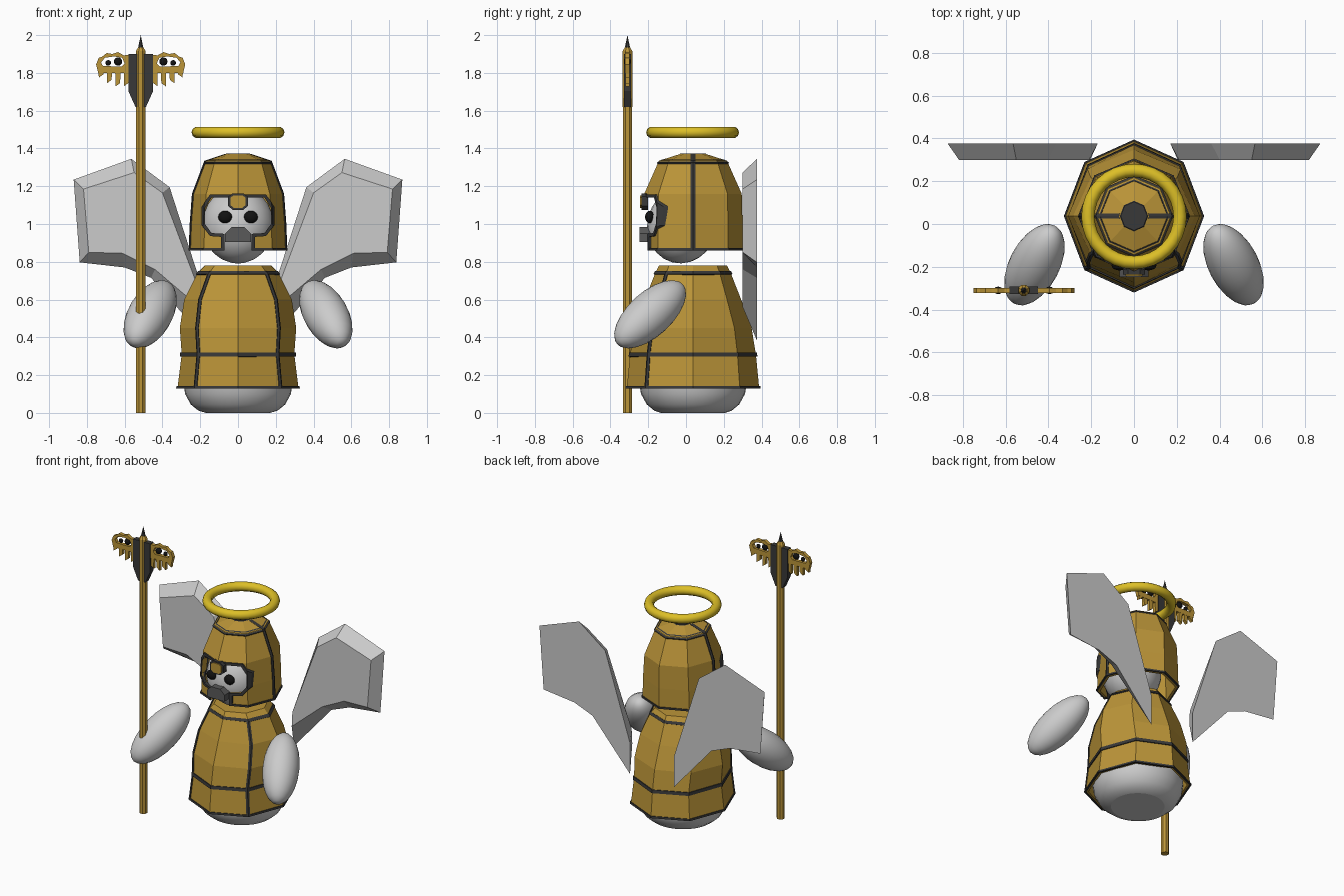
import bpy, bmesh, math
from mathutils import Vector

if "Cube" in bpy.data.objects:
    bpy.data.objects.remove(bpy.data.objects["Cube"])

def material(name, rgb):
    m = bpy.data.materials.new(name)
    m.diffuse_color = (*rgb, 1)
    m.use_nodes = True
    m.node_tree.nodes["Principled BSDF"].inputs["Base Color"].default_value = m.diffuse_color
    return m

GOLD = material("gold", (0.50, 0.30, 0.04))
YELLOW = material("halo_yellow", (0.72, 0.52, 0.02))
DARK = material("dark_trim", (0.04, 0.04, 0.04))
BLACK = material("black", (0.006, 0.006, 0.006))
BEAK = material("beak_grey", (0.10, 0.10, 0.10))
CY = 0.037          # y of the body axis

def make(name, verts, faces, mat=None, thick=0, fix=False):
    me = bpy.data.meshes.new(name)
    me.from_pydata(verts, [], faces)
    if fix:
        bm = bmesh.new()
        bm.from_mesh(me)
        bmesh.ops.recalc_face_normals(bm, faces=bm.faces)
        bm.to_mesh(me)
        bm.free()
    ob = bpy.data.objects.new(name, me)
    bpy.context.collection.objects.link(ob)
    if mat:
        me.materials.append(mat)
    if thick:
        s = ob.modifiers.new("thickness", 'SOLIDIFY')
        s.thickness, s.offset = thick, -1
    return ob

def boolean(ob, cutter, op='DIFFERENCE'):
    b = ob.modifiers.new("cut", 'BOOLEAN')
    b.object, b.operation, b.solver = cutter, op, 'EXACT'
    cutter.hide_render = True
    cutter.display_type = 'WIRE'

def at(profile, z):
    """Profile radii (rx, ry) at height z."""
    for (z0, x0, y0), (z1, x1, y1) in zip(profile, profile[1:]):
        if z <= z1:
            t = (z - z0) / (z1 - z0)
            return (z, x0 + (x1 - x0) * t, y0 + (y1 - y0) * t)
    return profile[-1]

def corner(ring, k, off=0.0, n=8):
    z, rx, ry = ring
    a = 2 * math.pi * k / n
    return Vector(((rx + off) * math.cos(a), CY + (ry + off) * math.sin(a), z))

def loft(name, rings, mat=None, off=0.0, thick=0, n=8, top=False, bottom=False):
    verts = [corner(r, k, off, n) for r in rings for k in range(n)]
    faces = [(j*n + k, j*n + (k+1) % n, (j+1)*n + (k+1) % n, (j+1)*n + k)
             for j in range(len(rings) - 1) for k in range(n)]
    if top:
        faces.append([(len(rings) - 1) * n + k for k in range(n)])
    if bottom:
        faces.append(list(range(n))[::-1])
    return make(name, verts, faces, mat, thick)

def band(name, profile, z0, z1):
    return loft(name, [at(profile, z0), at(profile, z1)], DARK, 0.007, 0.012)

def seam(name, profile, k, w=0.013):
    """Dark strip wrapped round one corner edge of a loft."""
    verts = []
    for r in profile:
        p = corner(r, k, 0.006)
        for q in (corner(r, k - 1, 0.006), None, corner(r, k + 1, 0.006)):
            verts.append(p if q is None else p + (q - p).normalized() * w)
    faces = [(j*3 + i, j*3 + i + 1, j*3 + i + 4, j*3 + i + 3)
             for j in range(len(profile) - 1) for i in (0, 1)]
    return make(name, verts, faces, DARK, 0.012)

def slab(name, front, y0, y1, mat=None, back=None):
    """Outline in x,z stretched from y0 (front) to y1 (back)."""
    back, n = back or front, len(front)
    verts = [(x, y0, z) for x, z in front] + [(x, y1, z) for x, z in back]
    faces = [list(range(n)), list(range(n, 2*n))[::-1]]
    faces += [(i, n + i, n + (i+1) % n, (i+1) % n) for i in range(n)]
    return make(name, verts, faces, mat, fix=True)

def both(half):
    return half + [(-x, z) for x, z in reversed(half)]

def flip(pts, s, dx=0.0):
    return [(dx + s * x, z) for x, z in pts]

def ball(name, loc, scale, mat=None, quat=None, seg=24):
    bpy.ops.mesh.primitive_uv_sphere_add(segments=seg, ring_count=seg // 2, location=loc)
    ob = bpy.context.object
    ob.name, ob.scale = name, scale
    if quat:
        ob.rotation_mode = 'QUATERNION'
        ob.rotation_quaternion = quat
    bpy.ops.object.shade_smooth()
    if mat:
        ob.data.materials.append(mat)
    return ob

# Soft body under the armour
base = loft("body", [(0, .17, .17), (.012, .21, .205), (.045, .25, .245), (.1, .28, .275),
                     (.17, .29, .288), (.3, .275, .275), (.5, .25, .22), (.7, .17, .15)],
            n=32, top=True, bottom=True)
for p in base.data.polygons:
    p.use_smooth = len(p.vertices) == 4

# Body armour
BODY = [(.135, .32, .35), (.31, .298, .333), (.45, .308, .31), (.6, .285, .255),
        (.74, .215, .2), (.78, .175, .18)]
loft("body_armour", BODY, GOLD, thick=0.02, top=True)
for name, z0, z1 in (("hem_band", .13, .143), ("waist_band", .298, .32), ("neck_band", .735, .752)):
    band(name, BODY, z0, z1)
for k in (5, 7):
    seam("chest_seam", BODY[:-1], k)

# Head and helmet
HELM = [(.86, .255, .262), (1.0, .25, .262), (1.16, .238, .258), (1.335, .172, .18), (1.37, .065, .07)]
opening = slab("face_opening_cutter", both([(.072, .8), (.072, .948), (.14, .952), (.175, 1.0),
                                            (.175, 1.085), (.14, 1.14)]), -.5, -.02)
outer = slab("face_rim_cutter", both([(.09, .8), (.09, .932), (.148, .936), (.192, .993),
                                      (.192, 1.092), (.148, 1.157)]), -.5, -.02)
helmet = loft("helmet", HELM, GOLD, thick=0.02, top=True)
boolean(helmet, opening)
rim = loft("face_rim", HELM, DARK, 0.01, 0.03, top=True)
boolean(rim, outer, 'INTERSECT')
boolean(rim, opening)
boolean(band("helmet_hem", HELM, .86, .872), opening)
band("crown_band", HELM, 1.325, 1.342)
loft("crown_plate", [(1.366, .07, .075), (1.374, .062, .067)], DARK, top=True)
for k in (0, 4):
    seam("helmet_seam", HELM, k)

tilt = Vector((0, .35, 1)).to_track_quat('Z', 'Y')
head = ball("head", (0, -.02, .995), (.19, .185, .205))
head.rotation_euler = (math.radians(-15), 0, 0)
for s in (-1, 1):
    ball("eye", (s * .068, -.192, 1.037), (.037, .025, .033), BLACK, seg=16)
slab("beak", both([(.068, .905), (.068, .95), (.035, .983)]), -.247, -.13, BEAK)
slab("brow_trim", both([(.028, 1.075), (.052, 1.095), (.052, 1.145), (.028, 1.162)]), -.236, -.2, DARK)
slab("brow_jewel", both([(.022, 1.085), (.04, 1.1), (.04, 1.14), (.022, 1.152)]), -.243, -.2, GOLD)

# Halo
bpy.ops.mesh.primitive_torus_add(location=(0, .035, 1.485), major_radius=.215, minor_radius=.031,
                                 major_segments=32, minor_segments=10)
halo = bpy.context.object
halo.name = "halo"
halo.data.materials.append(YELLOW)
bpy.ops.object.shade_smooth()

# Arms and wings
BACK = [(.565, 1.345), (.87, 1.235), (.838, .797), (.6, .77), (.46, .715), (.17, .385), (.17, .6), (.362, 1.195)]
FRONT = [(.55, 1.272), (.818, 1.185), (.79, .85), (.61, .845), (.44, .76), (.205, .56), (.21, .66), (.4, 1.165)]
for s in (-1, 1):
    axis = Vector((s * .363, -.687, -.629)).to_track_quat('Z', 'Y')
    ball("arm", (s * .465, -.19, .522), (.117, .117, .248), quat=axis)
    slab("wing", flip(FRONT, s), .3, .375, back=flip(BACK, s))

# Staff
SX, SY = -.515, -.31
def rod(name, r0, r1, z0, z1, mat):
    bpy.ops.mesh.primitive_cone_add(vertices=8, radius1=r0, radius2=r1, depth=z1 - z0,
                                    location=(SX, SY, (z0 + z1) / 2), rotation=(0, 0, math.pi / 8))
    ob = bpy.context.object
    ob.name = name
    ob.data.materials.append(mat)
rod("staff_pole", .026, .026, 0, 1.62, GOLD)
rod("staff_top", .028, .028, 1.62, 1.915, GOLD)
rod("staff_cap", .028, .015, 1.915, 1.935, GOLD)
rod("staff_tip", .017, 0, 1.925, 2.0, DARK)
slab("staff_core", flip(both([(.028, 1.62), (.066, 1.705), (.066, 1.9)]), 1, SX), SY - .018, SY + .018, DARK)
PLATE = [(.06, 1.8), (.06, 1.895), (.09, 1.893), (.12, 1.91), (.15, 1.9), (.18, 1.905),
         (.205, 1.885), (.222, 1.88), (.236, 1.845), (.225, 1.8)]
HOLE = [(.085, 1.85), (.098, 1.88), (.14, 1.887), (.19, 1.88), (.21, 1.855), (.2, 1.836), (.1, 1.834)]
for s in (-1, 1):
    plate = slab("staff_wing", flip(PLATE, s, SX), SY - .012, SY + .012, GOLD)
    boolean(plate, slab("staff_wing_cutter", flip(HOLE, s, SX), SY - .1, SY + .1))
    for x, z in ((.074, 1.73), (.12, 1.728), (.165, 1.745), (.208, 1.775)):
        quill = [(x - .013, 1.81), (x + .015, 1.81), (x + .014, z), (x - .011, z + .018)]
        slab("staff_feather", flip(quill, s, SX), SY - .011, SY + .011, GOLD)
    for x, z, r in ((.12, 1.86, .022), (.172, 1.853, .015)):
        ball("staff_bead", (SX + s * x, SY, z), (r, r * .8, r), BLACK, seg=12)
